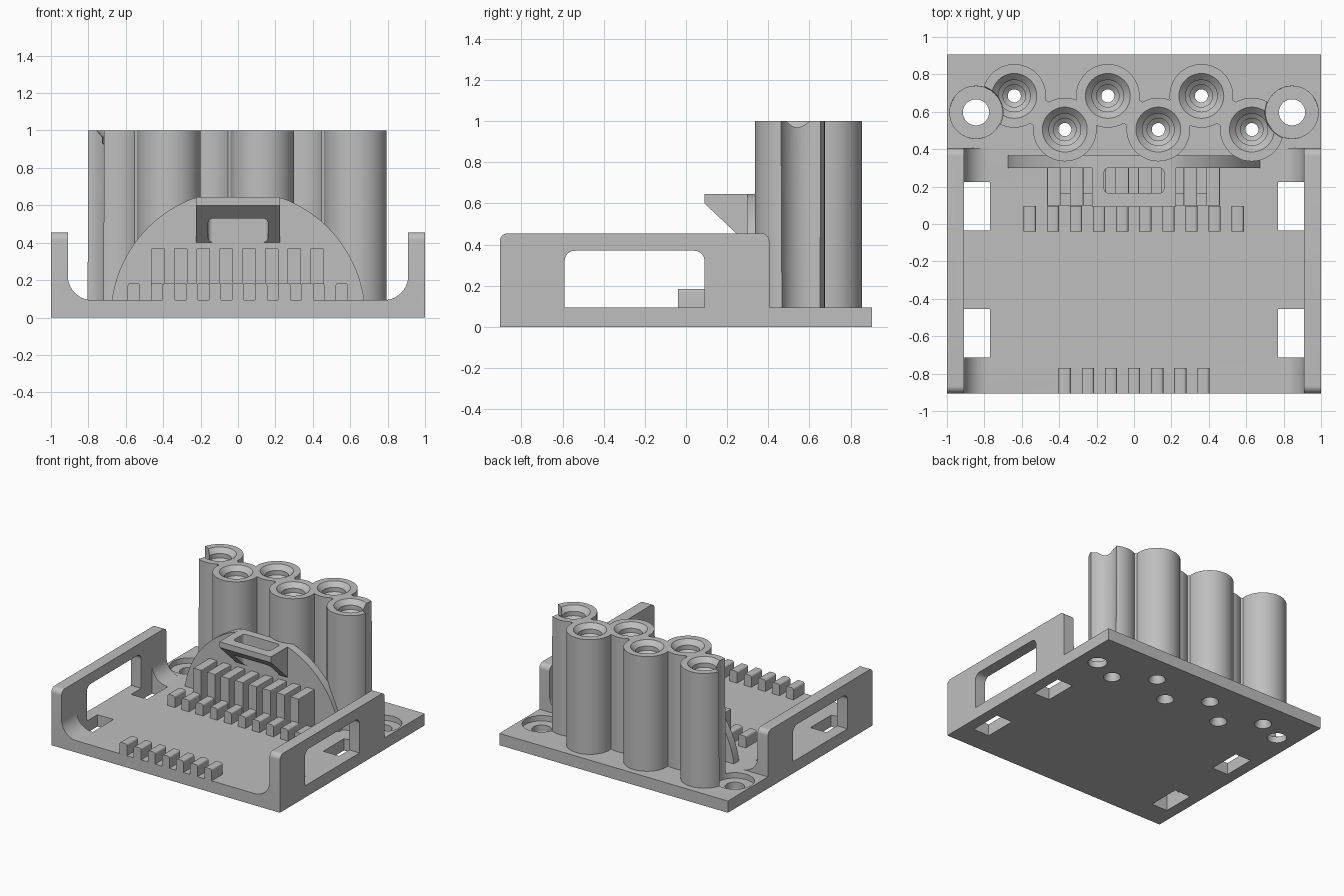
import bpy, bmesh, math
from mathutils import Vector

if "Cube" in bpy.data.objects:
    bpy.data.objects.remove(bpy.data.objects["Cube"])

grey = bpy.data.materials.new("plain grey")
grey.diffuse_color = (0.52, 0.52, 0.52, 1)
grey.use_nodes = True
grey.node_tree.nodes["Principled BSDF"].inputs["Base Color"].default_value = grey.diffuse_color


def finish(name, bm):
    bmesh.ops.recalc_face_normals(bm, faces=bm.faces)
    me = bpy.data.meshes.new(name)
    bm.to_mesh(me)
    bm.free()
    me.materials.append(grey)
    ob = bpy.data.objects.new(name, me)
    bpy.context.collection.objects.link(ob)
    return ob


def prism(name, pts, axis, a, b):
    """Extrude a 2D outline along an axis, from a to b."""
    place = {"x": lambda p, t: (t, p[0], p[1]),
             "y": lambda p, t: (p[0], t, p[1]),
             "z": lambda p, t: (p[0], p[1], t)}[axis]
    bm = bmesh.new()
    f = bm.faces.new([bm.verts.new(place(p, a)) for p in pts])
    r = bmesh.ops.extrude_face_region(bm, geom=[f])
    step = Vector(place((0, 0), b - a))
    bmesh.ops.translate(bm, vec=step, verts=[v for v in r["geom"] if isinstance(v, bmesh.types.BMVert)])
    return finish(name, bm)


def box(name, x0, x1, y0, y1, z0, z1):
    return prism(name, [(x0, y0), (x1, y0), (x1, y1), (x0, y1)], "z", z0, z1)


def turned(name, profile, x, y, n=48):
    """Closed solid of revolution from (radius, z) rings."""
    bm = bmesh.new()
    rings = [[bm.verts.new((x + r * math.cos(2 * math.pi * i / n), y + r * math.sin(2 * math.pi * i / n), z))
              for i in range(n)] for r, z in profile]
    for lo, hi in zip(rings, rings[1:]):
        for i in range(n):
            j = (i + 1) % n
            bm.faces.new((lo[i], lo[j], hi[j], hi[i]))
    bm.faces.new(rings[0][::-1])
    bm.faces.new(rings[-1])
    return finish(name, bm)


def combine(target, tool, op="DIFFERENCE"):
    m = target.modifiers.new("bool", "BOOLEAN")
    m.operation, m.object, m.solver = op, tool, "EXACT"
    bpy.context.view_layer.objects.active = target
    bpy.ops.object.modifier_apply(modifier=m.name)
    bpy.data.objects.remove(tool)


def arc(cx, cz, r, a0, a1, n=10):
    return [(cx + r * math.cos(math.radians(a0 + (a1 - a0) * i / n)),
             cz + r * math.sin(math.radians(a0 + (a1 - a0) * i / n))) for i in range(n + 1)]


FLOOR, YB = 0.093, 0.905

# Tray: U section with filleted walls, trimmed by the side outline
right = arc(0.78, FLOOR + 0.13, 0.13, 270, 360) + [(0.91, 0.5), (1, 0.5), (1, 0)]
tray = prism("tray", right + [(-x, z) for x, z in reversed(right)], "y", -1, 1)
side = ([(-YB, -0.1), (YB, -0.1), (YB, FLOOR), (0.405, FLOOR)]
        + arc(0.365, 0.415, 0.04, 0, 90) + arc(-YB + 0.04, 0.415, 0.04, 90, 180))
combine(tray, prism("side_outline", side, "x", -1.1, 1.1), "INTERSECT")

# Side windows, cleared fillets and floor slots
window = [(-0.59, FLOOR), (0.09, FLOOR)] + arc(0.04, 0.32, 0.05, 0, 90) + arc(-0.54, 0.32, 0.05, 90, 180)
combine(tray, prism("window_cut", window, "x", -1.2, 1.2))
for s in (-1, 1):
    x0, x1 = sorted((s * 0.77, s * 0.91))
    combine(tray, box("fillet_cut", x0, x1, -0.715, 0.225, FLOOR, 0.6))
    for y0, y1 in ((-0.715, -0.455), (-0.035, 0.225)):
        combine(tray, box("slot_cut", x0, x1, y0, y1, -0.1, 0.3))

# Six joined towers in a zigzag
centres = [(-0.64, 0.685), (-0.37, 0.505), (-0.14, 0.685), (0.13, 0.505), (0.36, 0.685), (0.63, 0.505)]
towers = None
for x, y in centres:
    t = turned("towers", [(0.17, 0.088), (0.17, 1)], x, y)
    if towers:
        combine(towers, t, "UNION")
    else:
        towers = t
for (xa, ya), (xb, yb) in zip(centres, centres[1:]):
    mid, d = Vector(((xa + xb) / 2, (ya + yb) / 2)), Vector((xb - xa, yb - ya)).normalized()
    n = Vector((-d.y, d.x))
    pts = [tuple(mid + d * u * 0.07 + n * v * 0.075) for u, v in ((-1, -1), (1, -1), (1, 1), (-1, 1))]
    combine(towers, prism("web", pts, "z", 0.088, 1), "UNION")

# Stepped bores through towers and floor
for x, y in centres:
    bore = [(0.065, -0.005), (0.035, 0.07), (0.035, 0.85), (0.06, 0.87), (0.06, 0.91),
            (0.085, 0.93), (0.085, 0.965), (0.125, 1.005)]
    for part in (tray, towers):
        combine(part, turned("bore_cut", bore, x, y))

# Screw holes with driver clearance past the end towers
for s in (-1, 1):
    for part in (tray, towers):
        combine(part, turned("screw_cut", [(0.07, -0.1), (0.07, 0.05), (0.14, 0.05), (0.145, 1.1)], s * 0.845, 0.597))

# Arched rear panel with clipped top
arch = [(x, min(z, 0.645)) for x, z in arc(0, 0, 0.681, 7.8, 172.2, 48)]
prism("arch_panel", arch, "y", 0.30, 0.365)

# Wedge bracket with a vertical slot
bracket = prism("bracket", [(0.09, 0.645), (0.09, 0.60), (0.302, 0.40), (0.302, 0.645)], "x", -0.225, 0.225)
slot = (arc(0.135, 0.275, 0.025, 0, 90, 5) + arc(-0.135, 0.275, 0.025, 90, 180, 5)
        + arc(-0.135, 0.19, 0.025, 180, 270, 5) + arc(0.135, 0.19, 0.025, 270, 360, 5))
combine(bracket, prism("bracket_slot_cut", slot, "z", 0.2, 0.8))


# Comb rows
def tooth(name, cx, w, y0, y1, top, r):
    h = w / 2
    pts = ([(cx - h, 0.088), (cx + h, 0.088)] + arc(cx + h - r, top - r, r, 0, 90, 4)
           + arc(cx - h + r, top - r, r, 90, 180, 4))
    return prism(name, pts, "y", y0, y1)


for i in range(8):
    tooth("tall_tooth", -0.428 + 0.1215 * i, 0.072, 0.10, 0.302, 0.37, 0.005)
box("comb_base", -0.465, 0.458, 0.10, 0.165, 0.088, 0.12)
for i in range(10):
    tooth("short_tooth", -0.557 + 0.1235 * i, 0.065, -0.04, 0.095, 0.185, 0.015)
for i in range(7):
    tooth("front_tooth", -0.37 + 0.1235 * i, 0.065, -YB, -0.77, 0.185, 0.015)

# Smooth curved faces, keep edges sharp
bpy.ops.object.select_all(action="DESELECT")
for ob in bpy.context.scene.objects:
    ob.select_set(True)
    bpy.context.view_layer.objects.active = ob
bpy.ops.object.shade_smooth_by_angle(angle=math.radians(30))
